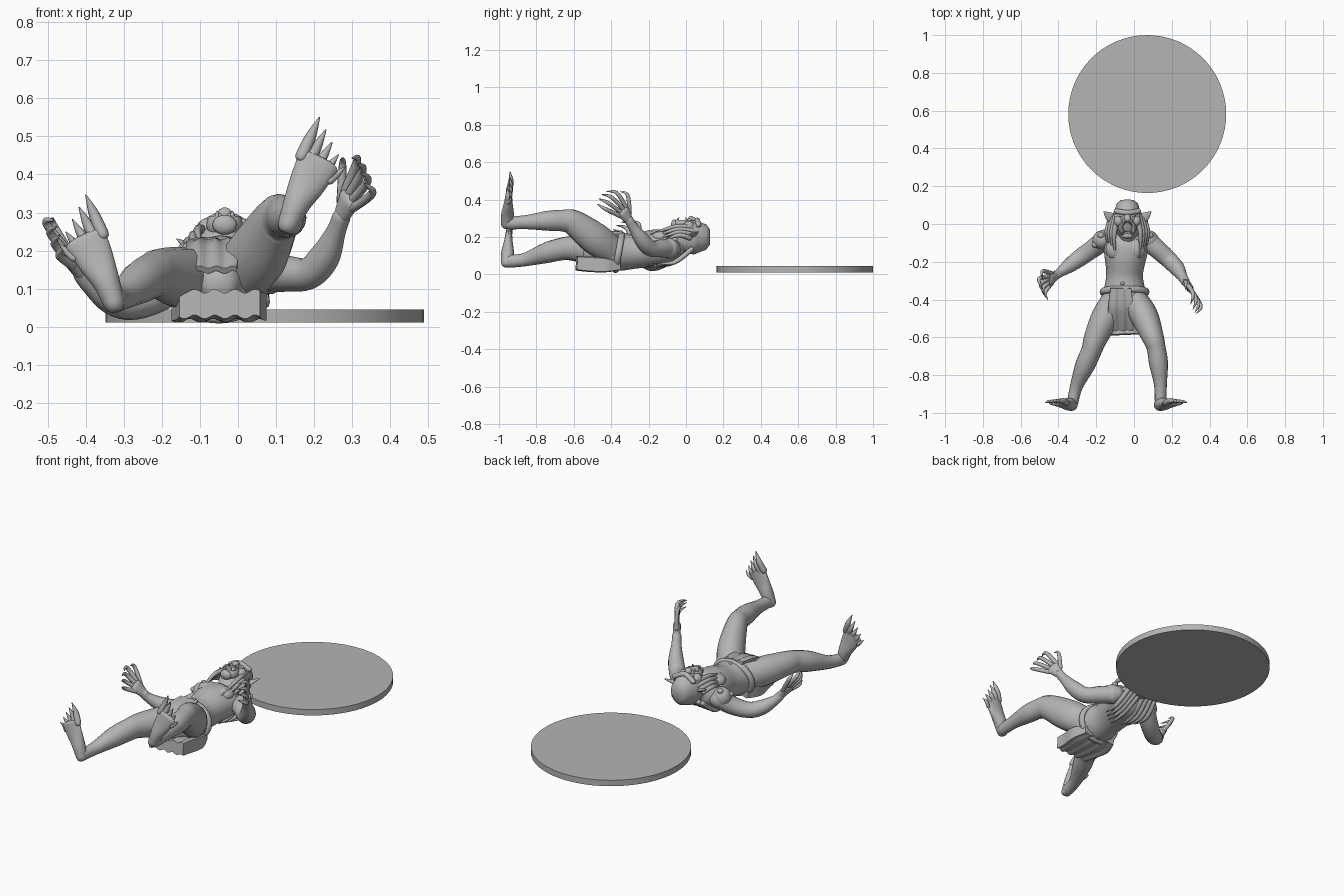
import bpy, bmesh, math
from mathutils import Vector, Matrix

cube = bpy.data.objects.get("Cube")
if cube:
    bpy.data.objects.remove(cube, do_unlink=True)

GREY = (0.46, 0.46, 0.46, 1)
mat = bpy.data.materials.new("stone grey")
mat.use_nodes = True
mat.diffuse_color = GREY
mat.node_tree.nodes["Principled BSDF"].inputs["Base Color"].default_value = GREY

X, Y, Z = Vector((1, 0, 0)), Vector((0, 1, 0)), Vector((0, 0, 1))
MID = -0.035  # centre line of head and chest


def finish(name, bm, angle=50):
    bmesh.ops.recalc_face_normals(bm, faces=bm.faces)
    mesh = bpy.data.meshes.new(name)
    bm.to_mesh(mesh)
    bm.free()
    mesh.materials.append(mat)
    ob = bpy.data.objects.new(name, mesh)
    bpy.context.collection.objects.link(ob)
    bpy.ops.object.select_all(action='DESELECT')
    ob.select_set(True)
    bpy.context.view_layer.objects.active = ob
    bpy.ops.object.shade_smooth_by_angle(angle=math.radians(angle))
    return ob


def circle(sides):
    return [(math.cos(math.tau * i / sides), math.sin(math.tau * i / sides)) for i in range(sides)]


def folds(count, wave):
    """Cross-section of a cloth slab with wavy folds."""
    n = count * 6
    row = [(-1 + 2 * i / n, wave * math.sin(math.tau * count * i / n)) for i in range(n + 1)]
    return [(x, 1 + w) for x, w in row] + [(x, -1 + w) for x, w in reversed(row)]


def spline(pts, steps):
    pts = [Vector(p) for p in pts]
    out = []
    for i in range(len(pts) - 1):
        a, b = pts[max(i - 1, 0)], pts[i]
        c, d = pts[i + 1], pts[min(i + 2, len(pts) - 1)]
        for s in range(steps):
            t = s / steps
            out.append(b + (c - a) * (t / 2) + (a * 2 - b * 5 + c * 4 - d) * (t * t / 2)
                       + (b * 3 - a - c * 3 + d) * (t ** 3 / 2))
    return out + [pts[-1]]


def loft(name, pts, up=Z, section=None, steps=5, dome=True):
    """Sweep a section along points given as x, y, z, half width, half height."""
    section = section or circle(16)
    path = spline(pts, steps)
    where = [Vector(p[:3]) for p in path]
    rings = []
    for i, p in enumerate(path):
        t = (where[min(i + 1, len(path) - 1)] - where[max(i - 1, 0)]).normalized()
        side = t.cross(up).normalized()
        top = side.cross(t)
        layers = [(0, 1)]
        if dome and i == 0:
            layers = [(-0.8, 0.5), (-0.5, 0.85), (0, 1)]
        elif dome and i == len(path) - 1:
            layers = [(0, 1), (0.5, 0.85), (0.8, 0.5)]
        for push, k in layers:
            o = where[i] + t * push * min(p[3], p[4])
            rings.append([o + side * u * p[3] * k + top * v * p[4] * k for u, v in section])
    bm = bmesh.new()
    rings = [[bm.verts.new(co) for co in r] for r in rings]
    n = len(section)
    for a, b in zip(rings, rings[1:]):
        for j in range(n):
            bm.faces.new((a[j], a[(j + 1) % n], b[(j + 1) % n], b[j]))
    bm.faces.new(rings[0])
    bm.faces.new(rings[-1])
    return finish(name, bm)


def blob(name, centre, size):
    bm = bmesh.new()
    bmesh.ops.create_uvsphere(bm, u_segments=20, v_segments=12, radius=1,
                              matrix=Matrix.Translation(centre) @ Matrix.Diagonal((*size, 1)))
    return finish(name, bm)


def hoop(name, centre, rx, ry, tube, ax, ay, thick=None):
    """Elliptical ring in the plane of ax and ay."""
    bm = bmesh.new()
    out = ax.cross(ay).normalized()
    rings = []
    for c, s in circle(36):
        o, d = Vector(centre) + ax * rx * c + ay * ry * s, (ax * c + ay * s).normalized()
        rings.append([bm.verts.new(o + d * tube * u + out * (thick or tube) * v) for u, v in circle(10)])
    for i, a in enumerate(rings):
        b = rings[(i + 1) % len(rings)]
        for j in range(10):
            k = (j + 1) % 10
            bm.faces.new((a[j], a[k], b[k], b[j]))
    return finish(name, bm)


def strand(name, start, bend, end, r, up=Z):
    mid = (Vector(start) + Vector(end)) / 2 + Vector(bend)
    return loft(name, [(*start, r, r), (*mid, r * 0.85, r * 0.85), (*end, r * 0.12, r * 0.12)],
                up, circle(8), 5)


# Round base
bm = bmesh.new()
bmesh.ops.create_cone(bm, cap_ends=True, segments=64, radius1=0.418, radius2=0.418, depth=0.034,
                      matrix=Matrix.Translation((0.07, 0.582, 0.028)))
finish("round_base", bm, 30)

# Torso
loft("torso", [(MID, -.04, .16, .065, .06), (-.04, -.09, .145, .12, .09), (-.045, -.17, .14, .112, .1),
               (-.05, -.27, .125, .097, .093), (-.05, -.36, .12, .112, .1),
               (-.05, -.44, .115, .12, .085), (-.05, -.5, .115, .06, .06)])
loft("neck", [(MID, -.1, .15, .06, .06), (MID, 0, .19, .06, .06)])
blob("navel", (-.06, -.315, .215), (.012, .008, .008))
for s, side in ((1, "left"), (-1, "right")):
    blob(side + "_chest", (-.045 + s * .05, -.135, .2), (.055, .055, .036))
    blob(side + "_shoulder", (-.045 + s * .125, -.085, .14), (.05, .05, .055))
    for i in range(3):
        blob(side + "_shoulder_knob", (-.045 + s * (.13 + .015 * i), -.06 - .025 * i, .185 - .014 * i),
             (.018, .016, .014))

# Head and face
loft("skull", [(MID, .075, .2, .066, .08), (MID, .04, .2, .08, .092),
               (MID, -.02, .195, .072, .08), (MID, -.06, .19, .05, .05)])
loft("brow", [(MID - .06, .068, .265, .014, .013), (MID, .06, .29, .014, .014),
              (MID + .06, .068, .265, .014, .013)])
loft("nose", [(MID, .055, .285, .012, .012), (MID, .025, .298, .019, .016)])
hoop("lips", (MID, -.02, .268), .035, .034, .013, X, Y, .024)
blob("chin", (MID, -.062, .268), (.032, .018, .026))
for s, side in ((1, "left"), (-1, "right")):
    blob(side + "_eye", (MID + s * .03, .045, .276), (.012, .01, .012))
    blob(side + "_nostril", (MID + s * .016, .018, .288), (.012, .012, .011))
    blob(side + "_cheek", (MID + s * .045, .015, .258), (.026, .03, .028))
    for y, tip in ((-.048, -.036), (.008, -.004)):
        strand(side + "_fang", (MID + s * .02, y, .28), (0, 0, .004), (MID + s * .02, tip, .305), .006, X)
    loft(side + "_ear", [(MID + s * .065, .02, .2, .028, .01), (MID + s * .095, .04, .215, .024, .008),
                         (MID + s * .125, .065, .23, .003, .002)])
    # Long hair over the chest and down the back
    for i in range(4):
        x = MID + s * (.05 + .013 * i)
        strand(side + "_hair_lock", (x, .05 - .01 * i, .25 - .018 * i), (s * .014, .01, .022),
               (x + s * .012, -.19 + .022 * i, .215 - .012 * i), .014)
        x = MID + s * (.014 + .026 * i)
        strand(side + "_back_lock", (x, .03, .135), (s * .01, 0, -.035),
               (x + s * .01, -.22 + .02 * i, .045 + .006 * i), .014)

# Belt and loincloth
hoop("belt", (-.05, -.36, .118), .118, .097, .014, X, Vector((0, .18, 1)).normalized(), .018)
loft("front_flap", [(-.07, -.34, .225, .055, .007), (-.07, -.43, .215, .066, .008),
                    (-.068, -.5, .185, .068, .008), (-.068, -.56, .15, .065, .008)],
     section=folds(3, .5), dome=False)
loft("back_flap", [(-.05, -.35, .045, .1, .02), (-.05, -.43, .05, .125, .034),
                   (-.05, -.52, .055, .112, .036), (-.048, -.585, .06, .106, .034)],
     section=folds(4, .16), dome=False)

# Legs
loft("left_leg", [(0, -.4, .13, .07, .08), (.055, -.49, .195, .074, .088), (.1, -.6, .275, .058, .07),
                  (.118, -.66, .288, .05, .058), (.13, -.74, .287, .05, .053), (.14, -.85, .28, .034, .038),
                  (.14, -.945, .275, .03, .034)])
loft("right_leg", [(-.1, -.4, .12, .07, .08), (-.155, -.5, .13, .074, .08), (-.205, -.61, .14, .062, .066),
                   (-.225, -.67, .135, .054, .06), (-.26, -.75, .115, .052, .055),
                   (-.305, -.86, .08, .034, .036), (-.325, -.945, .07, .03, .034)])


def foot(side, heel, lean, s):
    """Upright foot; toes fan from the inner big toe to the outer small toe."""
    along = (Vector((lean, .06, 1))).normalized()
    out = Vector((s, 0, -lean * s)).normalized()
    h = Vector(heel)

    def at(k, w=0):
        return h + along * k + out * w
    loft(side + "_foot", [(*at(0), .028, .032), (*at(.06), .036, .034), (*at(.12, .006), .048, .024),
                          (*at(.185, .012), .056, .016)], Y)
    for i in range(5):
        w = -.034 + .023 * i
        strand(side + "_toe", at(.18 - .008 * i, w), (0, .008, 0),
               at(.292 - .024 * i, w * 1.2 + .012), .017 - .0016 * i, Y)


foot("left", (.132, -.957, .268), .40, 1)
foot("right", (-.325, -.957, .062), -.37, -1)

# Arms
loft("left_arm", [(.06, -.08, .14, .05, .055), (.12, -.13, .14, .048, .05), (.185, -.19, .14, .042, .046),
                  (.228, -.235, .185, .04, .042), (.257, -.28, .25, .026, .028),
                  (.272, -.305, .29, .024, .025)], up=Y)
loft("right_arm", [(-.15, -.08, .13, .05, .055), (-.21, -.125, .085, .046, .05), (-.28, -.175, .06, .042, .046),
                   (-.335, -.215, .075, .04, .04), (-.39, -.255, .115, .026, .026),
                   (-.41, -.27, .14, .024, .024)], up=Y)


def hand(side, wrist, palm, tip, spread, curl):
    """Palm with four long curved claws and a thumb, fanned along spread."""
    wrist, palm, tip, spread = map(Vector, (wrist, palm, tip, spread))
    face = (palm - wrist).cross(spread).normalized()
    loft(side + "_palm", [(*wrist, .024, .02), (*palm, .04, .02)], face)
    for i in range(4):
        k = (i - 1.5) / 1.5
        strand(side + "_claw", palm + spread * k * .75, Vector(curl) + spread * k * .5,
               tip + spread * k * 1.1 - (tip - palm) * .12 * abs(k), .0125, face)
    strand(side + "_thumb", wrist.lerp(palm, .4) - spread * .7, Vector(curl) * .5 - spread * .9,
           palm.lerp(tip, .5) - spread * 2.2, .012, face)


hand("left", (.272, -.305, .29), (.292, -.335, .335), (.318, -.465, .42),
     (.014, -.022, -.03), (.03, -.01, .022))
hand("right", (-.41, -.27, .14), (-.445, -.295, .185), (-.472, -.385, .255),
     (.012, -.024, -.03), (-.03, .008, .015))
